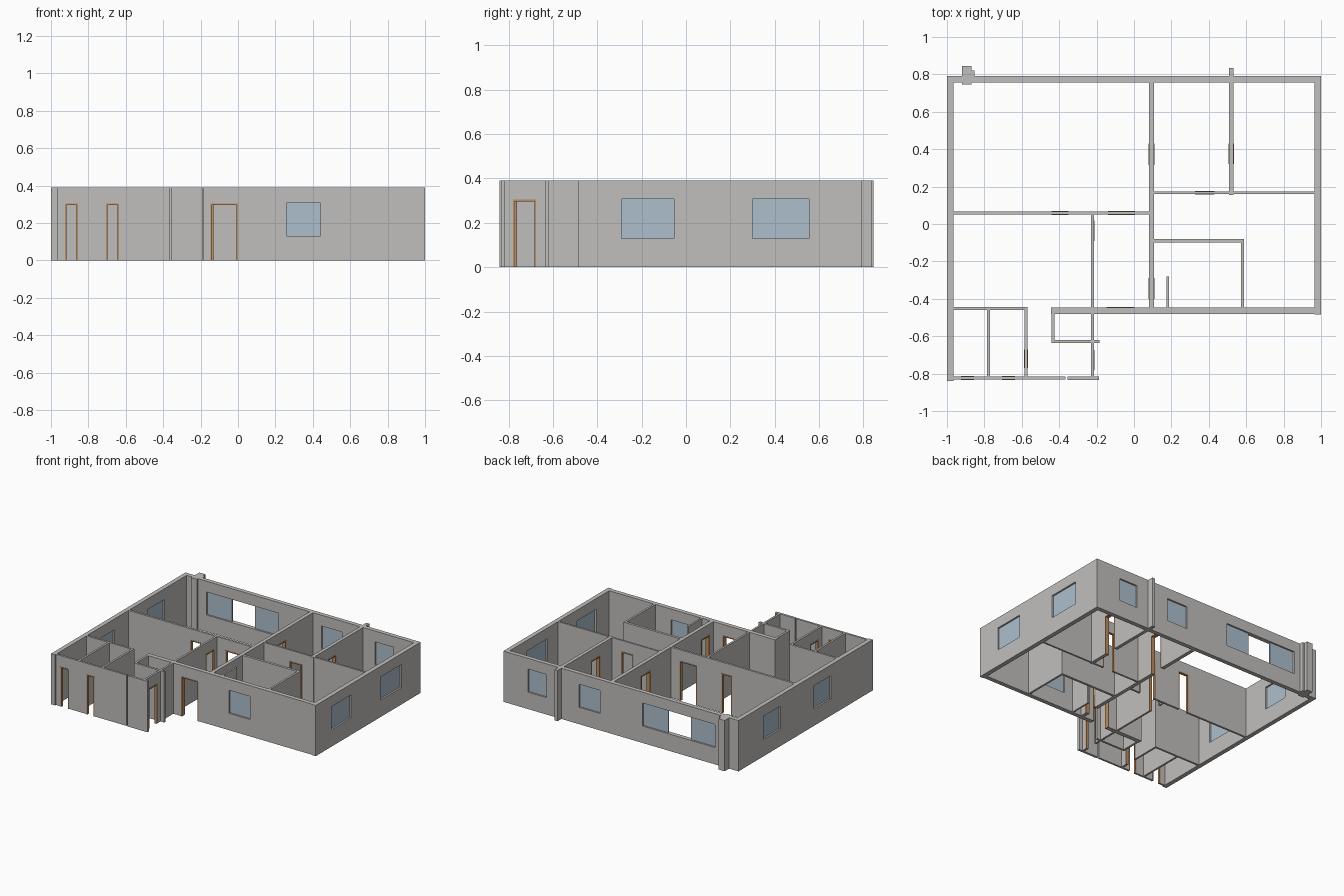
import bpy

if "Cube" in bpy.data.objects:
    bpy.data.objects.remove(bpy.data.objects["Cube"])

HEIGHT = 0.39
DOOR_TOP = 0.305
SILL, HEAD = 0.13, 0.307
JAMB = 0.008


def material(name, rgb):
    mat = bpy.data.materials.new(name)
    mat.use_nodes = True
    color = (*rgb, 1)
    mat.diffuse_color = color
    mat.node_tree.nodes["Principled BSDF"].inputs["Base Color"].default_value = color
    return mat


plaster = material("grey plaster", (0.53, 0.52, 0.505))
glass = material("pale blue glass", (0.42, 0.52, 0.61))
wood = material("tan wood", (0.5, 0.27, 0.12))


def box(name, x, y, z, mat):
    """Box spanning the given (low, high) ranges."""
    bpy.ops.mesh.primitive_cube_add(size=1)
    obj = bpy.context.object
    obj.name = name
    for v in obj.data.vertices:
        v.co = [r[0] if c < 0 else r[1] for c, r in zip(v.co, (x, y, z))]
    obj.data.materials.append(mat)
    return obj


def along(axis, run, across):
    """Order a run and a thickness range as x and y ranges."""
    return (run, across) if axis == "x" else (across, run)


def cut(wall, axis, run, across, z):
    wide = (across[0] - 0.02, across[1] + 0.02)
    cutter = box("cutter", *along(axis, run, wide), z, plaster)
    cutter.hide_render = True
    mod = wall.modifiers.new("opening", "BOOLEAN")
    mod.operation = "DIFFERENCE"
    mod.solver = "EXACT"
    mod.object = cutter
    bpy.context.view_layer.objects.active = wall
    bpy.ops.object.modifier_apply(modifier=mod.name)
    bpy.data.objects.remove(cutter)


def door_frame(name, axis, run, across):
    a, b = run
    rim = (across[0] - 0.002, across[1] + 0.002)
    parts = [((a, a + JAMB), (0, DOOR_TOP)),
             ((b - JAMB, b), (0, DOOR_TOP)),
             ((a + JAMB, b - JAMB), (DOOR_TOP - JAMB, DOOR_TOP))]
    for part, (r, z) in zip(("left_jamb", "right_jamb", "head"), parts):
        box(f"{name}_{part}", *along(axis, r, rim), z, wood)


def wall(name, axis, run, across, doors=(), windows=()):
    """Wall along an axis; a window is (opening start, end, list of panes)."""
    obj = box(name, *along(axis, run, across), (0, HEIGHT), plaster)
    for i, d in enumerate(doors):
        cut(obj, axis, d, across, (-0.05, DOOR_TOP))
        door_frame(f"{name}_door_{i + 1}", axis, d, across)
    mid = sum(across) / 2
    for i, (a, b, panes) in enumerate(windows):
        cut(obj, axis, (a, b), across, (SILL, HEAD))
        for p in panes:
            run_p = (a + (b - a) * p[0], a + (b - a) * p[1])
            box(f"{name}_window_{i + 1}", *along(axis, run_p, (mid - 0.004, mid + 0.004)),
                (SILL, HEAD), glass)


FULL = [(0, 1)]
SIDES = [(0, 0.345), (0.66, 1)]  # middle of the wide window stays open

# Outer walls
wall("west_wall", "y", (-0.84, 0.79), (-1, -0.966),
     windows=[(-0.33, -0.12, FULL), (0.28, 0.49, FULL)])
wall("east_wall", "y", (-0.485, 0.79), (0.966, 1),
     windows=[(-0.29, -0.055, FULL), (0.3, 0.555, FULL)])
wall("north_wall", "x", (-0.966, 0.966), (0.757, 0.79),
     windows=[(-0.8, -0.185, SIDES), (0.18, 0.355, FULL), (0.635, 0.79, FULL)])
wall("south_wall", "x", (-0.445, 0.966), (-0.48, -0.447),
     doors=[(-0.147, 0)], windows=[(0.26, 0.44, FULL)])

# Main room dividers
wall("central_wall", "y", (-0.447, 0.757), (0.08, 0.108),
     doors=[(-0.4, -0.29), (0.315, 0.43)])
wall("bedroom_divider", "y", (0.155, 0.757), (0.507, 0.533), doors=[(0.32, 0.43)])
wall("bedroom_south_wall", "x", (0.108, 0.966), (0.16, 0.174), doors=[(0.325, 0.43)])
wall("living_room_wall", "x", (-0.966, 0.08), (0.051, 0.067),
     doors=[(-0.44, -0.35), (-0.14, 0.005)])
wall("hall_wall", "y", (-0.825, 0.051), (-0.229, -0.214),
     doors=[(-0.78, -0.675), (-0.09, 0.02)])

# Small east room and its stub
wall("bath_north_wall", "x", (0.108, 0.588), (-0.1, -0.081))
wall("bath_east_wall", "y", (-0.447, -0.1), (0.573, 0.588))
wall("bath_stub", "y", (-0.447, -0.28), (0.175, 0.188))

# South-west store rooms
wall("store_north_wall", "x", (-0.966, -0.57), (-0.46, -0.445))
wall("store_divider", "y", (-0.817, -0.46), (-0.785, -0.77))
wall("store_east_wall", "y", (-0.817, -0.46), (-0.585, -0.57), doors=[(-0.77, -0.67)])
wall("store_south_wall", "x", (-0.966, -0.366), (-0.831, -0.816),
     doors=[(-0.925, -0.855), (-0.705, -0.637)])
wall("store_south_end", "x", (-0.355, -0.186), (-0.834, -0.816))

# Entry nook
wall("entry_west_wall", "y", (-0.62, -0.48), (-0.441, -0.425))
wall("entry_south_wall", "x", (-0.441, -0.184), (-0.636, -0.62))

# Piers and column on the north side
wall("north_pier", "y", (0.79, 0.835), (0.507, 0.533))
wall("corner_column", "y", (0.745, 0.845), (-0.92, -0.87))
wall("corner_column_step", "y", (0.79, 0.82), (-0.87, -0.853))
